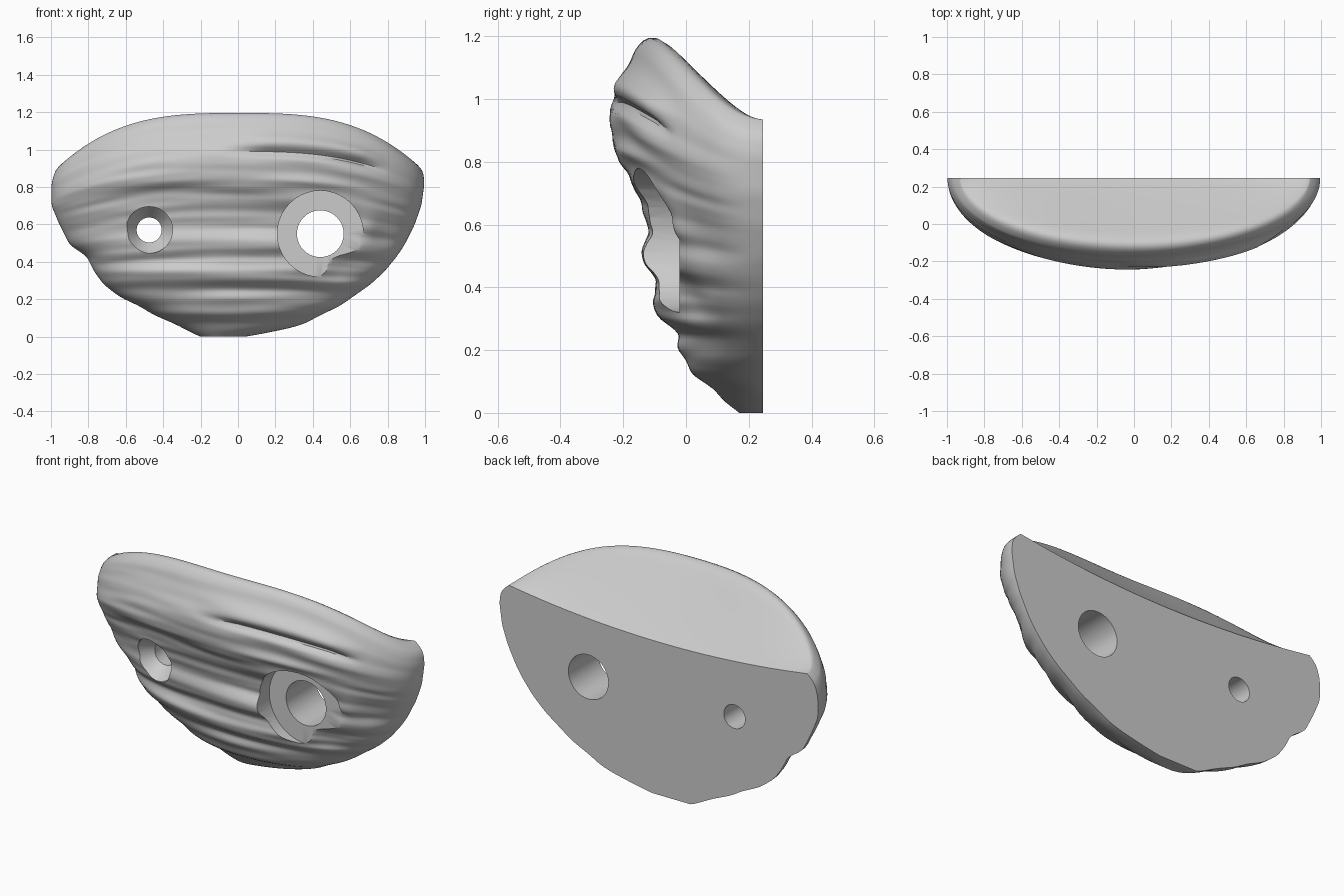
import bpy, bmesh, math
from mathutils import Vector, noise

if "Cube" in bpy.data.objects:
    bpy.data.objects.remove(bpy.data.objects["Cube"])

BACK = 0.245
NU, NV, K = 84, 110, 14

# Centre-line profile: height, front depth (y)
FRONT = [(0, .17), (.03, .13), (.08, .08), (.12, .01), (.2, -.01), (.25, -.03),
         (.3, -.08), (.36, -.11), (.42, -.09), (.47, -.14), (.52, -.14), (.57, -.11),
         (.63, -.13), (.71, -.165), (.78, -.19), (.84, -.235), (.93, -.242), (.99, -.23),
         (1.03, -.225), (1.09, -.195), (1.15, -.165), (1.19, -.14), (1.21, -.1)]
# Outline of the back edge: height, left x, right x
SIDES = [(0, -.2, .04), (.02, -.25, .16), (.06, -.32, .34), (.12, -.46, .45), (.16, -.52, .54),
         (.21, -.63, .61), (.28, -.72, .71), (.35, -.77, .785), (.43, -.81, .85),
         (.49, -.9, .89), (.6, -.955, .945), (.7, -.997, .98), (.82, -.997, .997),
         (.88, -.98, .99), (.91, -.96, .97), (.935, -.93, .94)]


def lookup(table, z):
    """Linear lookup of every column after the first."""
    z = max(z, 0)
    for a, b in zip(table, table[1:]):
        if z <= b[0]:
            f = (z - a[0]) / (b[0] - a[0])
            return [p + (q - p) * f for p, q in zip(a[1:], b[1:])]
    return list(table[-1][1:])


def soft_lookup(table, z, r=.018):
    """Lookup averaged over a short span, to round the corners."""
    r = min(r, z, table[-1][0] - z) if z < table[-1][0] else 0
    r = max(r, 0)
    cols = zip(*[lookup(table, z + r * k / 2) for k in range(-2, 3)])
    return [sum(c) / 5 for c in cols]


def bump(d, w):
    return math.exp(-(d / w) ** 2)


def layer_point(zc, t):
    """Point on one rock layer: half ellipse in plan, arched upward in front."""
    rise = .272 * max(0, zc - .2) ** 1.4
    xl, xr = soft_lookup(SIDES, zc - rise)
    y, = soft_lookup(FRONT, zc, .01)
    q, s = -math.cos(t), math.sin(t)
    cx, hw = (xl + xr) / 2, (xr - xl) / 2
    fade = min(1, (1.21 - zc) / .2) * min(1, zc / .1)
    x0 = cx + hw * q
    z = zc - rise + rise * (1 - abs(q) ** (2 + .9 * zc))
    n = noise.noise(Vector((x0 * 1.1, 3.1, zc * 12 + .5 * x0)))
    n += .5 * noise.noise(Vector((x0 * 2.4, 8.3, zc * 22)))
    d = .019 * n * fade * s
    # hollow and swelling beside the large bolt hole
    d -= .03 * bump(x0 - .56, .12) * bump(z - .36, .06)
    d += .03 * bump(x0 - .68, .08) * bump(z - .58, .09)
    # long groove on the upper right
    if x0 > -.1:
        gate = min(1, (x0 + .1) / .25) * max(0, min(1, (.8 - x0) / .15))
        d += gate * (.02 * bump(zc - 1.045, .035) - .028 * bump(zc - .985, .02))
    return Vector((x0 + d * q * .8 * s, BACK - (BACK - y) * s - d * min(1, 4 * s), z))


# Rock body: stacked layers, sloping top, flat back
bm = bmesh.new()
rows = []
for j in range(NV + 1):
    zc = 1.21 * j / NV
    rows.append([bm.verts.new(layer_point(zc, math.pi * i / NU)) for i in range(NU + 1)])
bm.faces.new(rows[0])
crest = [v.co.copy() for v in rows[-1]]
for k in range(1, K + 1):
    f = k / K
    row = []
    for c in crest:
        zb = min(c.z, .865 + .07 * min(1, abs(c.x) / .93) ** 2)
        z = zb + (c.z - zb) * (1 - f) ** 1.05
        row.append(bm.verts.new((c.x, c.y + (BACK - c.y) * f, z)))
    rows.append(row)
for a, b in zip(rows, rows[1:]):
    for i in range(NU):
        bm.faces.new((a[i], a[i + 1], b[i + 1], b[i]))
# rounded lip along the crest
lip = [v for r in rows[NV - 4:NV + 4] for v in r[3:-3]]
for _ in range(5):
    bmesh.ops.smooth_vert(bm, verts=lip, factor=.5,
                          use_axis_x=True, use_axis_y=True, use_axis_z=True)
bmesh.ops.remove_doubles(bm, verts=bm.verts, dist=.0008)
bmesh.ops.holes_fill(bm, edges=[e for e in bm.edges if e.is_boundary], sides=0)
bmesh.ops.recalc_face_normals(bm, faces=bm.faces)
mesh = bpy.data.meshes.new("climbing_hold")
bm.to_mesh(mesh)
bm.free()
hold = bpy.data.objects.new("climbing_hold", mesh)
bpy.context.collection.objects.link(hold)


def drill(x, z, steps, sides=40):
    """Cut a turned hole along y; steps are (y, radius) pairs."""
    cb = bmesh.new()
    rings = [[cb.verts.new((x + r * math.cos(2 * math.pi * i / sides), y,
                            z + r * math.sin(2 * math.pi * i / sides)))
              for i in range(sides)] for y, r in steps]
    for a, b in zip(rings, rings[1:]):
        for i in range(sides):
            k = (i + 1) % sides
            cb.faces.new((a[i], a[k], b[k], b[i]))
    cb.faces.new(rings[0])
    cb.faces.new(rings[-1])
    bmesh.ops.recalc_face_normals(cb, faces=cb.faces)
    m = bpy.data.meshes.new("hole_cutter")
    cb.to_mesh(m)
    cb.free()
    cutter = bpy.data.objects.new("hole_cutter", m)
    cutter.hide_render = True
    bpy.context.collection.objects.link(cutter)
    mod = hold.modifiers.new("hole", 'BOOLEAN')
    mod.operation, mod.solver, mod.object = 'DIFFERENCE', 'EXACT', cutter
    bpy.context.view_layer.objects.active = hold
    bpy.ops.object.modifier_apply(modifier=mod.name)
    bpy.data.objects.remove(cutter)


# Bolt hole with flat counterbore, and countersunk screw hole
drill(.44, .55, [(-.5, .23), (-.02, .23), (-.02, .125), (.5, .125)])
drill(-.475, .57, [(-.5, .125), (-.05, .125), (.03, .067), (.5, .067)])

hold.select_set(True)
bpy.context.view_layer.objects.active = hold
bpy.ops.object.shade_smooth_by_angle(angle=math.radians(32))
